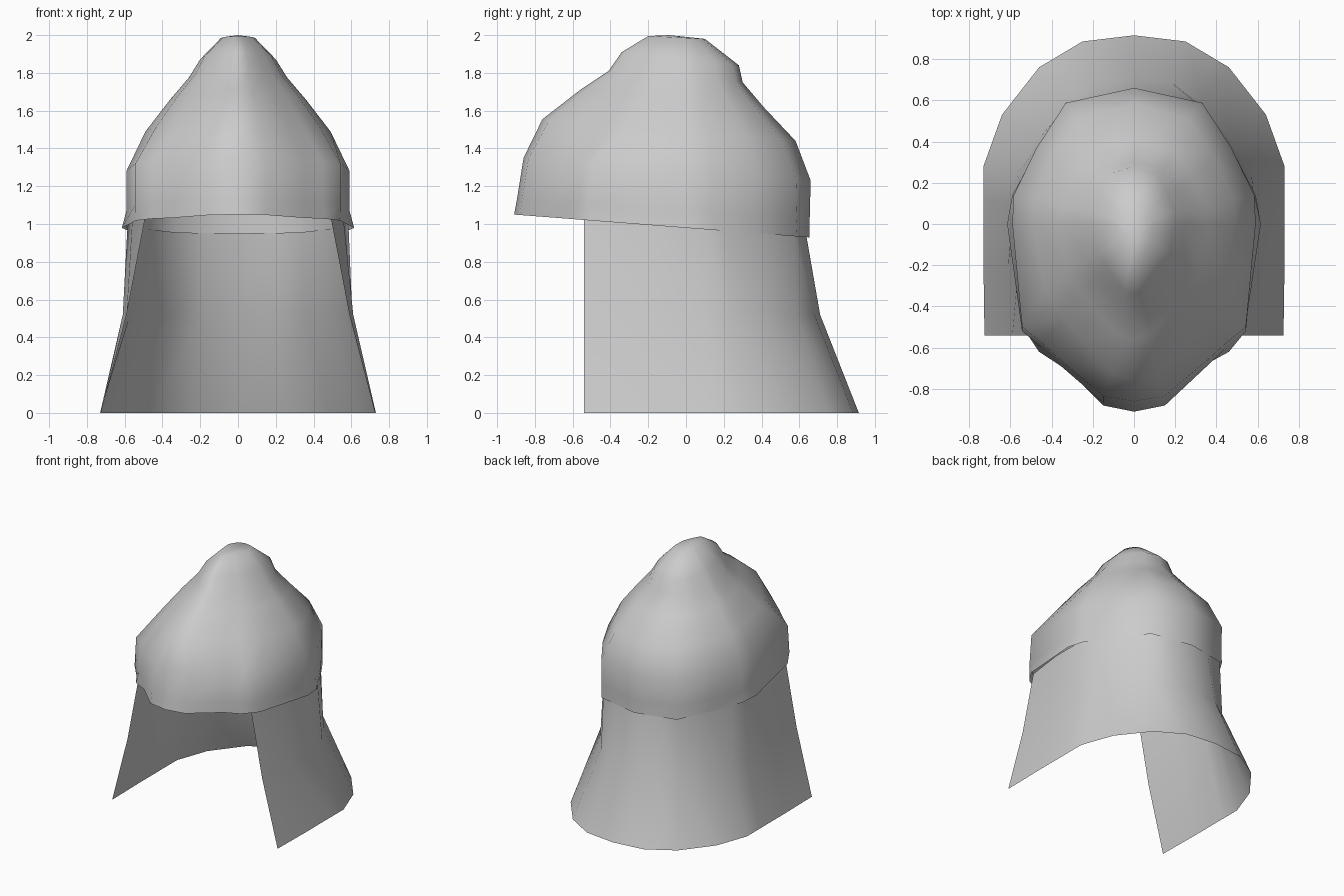
import bpy, bmesh

if "Cube" in bpy.data.objects:
    bpy.data.objects.remove(bpy.data.objects["Cube"])


def rim_z(y):
    return 1.05 - 0.0774 * (y + 0.91)


def add_shell(name, rows, closed, apex=None):
    """Loft full-width rows of points into a smooth sheet."""
    bm = bmesh.new()
    grid = [[bm.verts.new(p) for p in row] for row in rows]
    n = len(grid[0])
    for a, b in zip(grid, grid[1:]):
        for i in range(n if closed else n - 1):
            j = (i + 1) % n
            bm.faces.new((a[i], a[j], b[j], b[i]))
    if apex:
        tip = bm.verts.new(apex)
        for i in range(n):
            bm.faces.new((grid[-1][i], grid[-1][(i + 1) % n], tip))
    bmesh.ops.recalc_face_normals(bm, faces=bm.faces)
    mesh = bpy.data.meshes.new(name)
    bm.to_mesh(mesh)
    bm.free()
    obj = bpy.data.objects.new(name, mesh)
    bpy.context.collection.objects.link(obj)
    for p in mesh.polygons:
        p.use_smooth = True
    return obj


def mirrored(half):
    """Half row starts and ends on the centre line: close it into a ring."""
    return half + [(-x, y, z) for x, y, z in half[-2:0:-1]]


# Helmet crown: tilted rim, then rings tapering to the peak
rim = [(0, -.91), (.15, -.88), (.35, -.68), (.46, -.62), (.54, -.5),
       (.615, 0), (.59, .14), (.465, .37), (.33, .588), (0, .655)]
rings = [mirrored([(x, y, rim_z(y)) for x, y in rim])]

lower = [(0, -1), (.25, -.97), (.6, -.77), (.76, -.67), (.92, -.58),
         (1, 0), (.99, .21), (.8, .56), (.56, .89), (0, 1)]
upper = [(0, -1), (.22, -.95), (.52, -.74), (.69, -.6), (.88, -.42),
         (1, 0), (.98, .21), (.8, .56), (.54, .88), (0, 1)]
# front y, back y, half width, front z, back z
levels = [(-.895, .655, .59, 1.13, 1.03),
          (-.86, .66, .59, 1.35, 1.23),
          (-.76, .58, .49, 1.555, 1.44),
          (-.56, .41, .36, 1.71, 1.62),
          (-.41, .30, .26, 1.81, 1.75),
          (-.34, .28, .20, 1.91, 1.84),
          (-.20, .10, .09, 1.995, 1.98)]
for k, (yf, yb, w, zf, zb) in enumerate(levels):
    half = []
    for sx, sy in (lower if k < 2 else upper):
        y = -sy * yf if sy < 0 else sy * yb
        z = zf + (zb - zf) * (y - yf) / (yb - yf)
        half.append((sx * w, y, z))
    rings.append(mirrored(half))
add_shell("helmet_crown", rings, True, (0, -.09, 2.0))

# Neck curtain: flared sheet around sides and back, open at the front
top = [(.49, -.54), (.56, -.2), (.585, .1), (.55, .21), (.45, .39),
       (.325, .57), (.17, .615), (0, .635)]
middle = [(.59, -.54), (.61, -.2), (.605, .1), (.57, .24), (.465, .41),
          (.335, .585), (.19, .68), (0, .71)]
bottom = [(.725, -.54), (.73, -.2), (.73, .12), (.73, .28), (.64, .53),
          (.46, .76), (.25, .885), (0, .915)]
rows = []
for pts, height in ((top, None), (middle, .52), (bottom, 0)):
    half = [(x, y, rim_z(y) + .02 if height is None else height) for x, y in pts]
    rows.append(half + [(-x, y, z) for x, y, z in half[-2::-1]])
add_shell("neck_curtain", rows, False)
